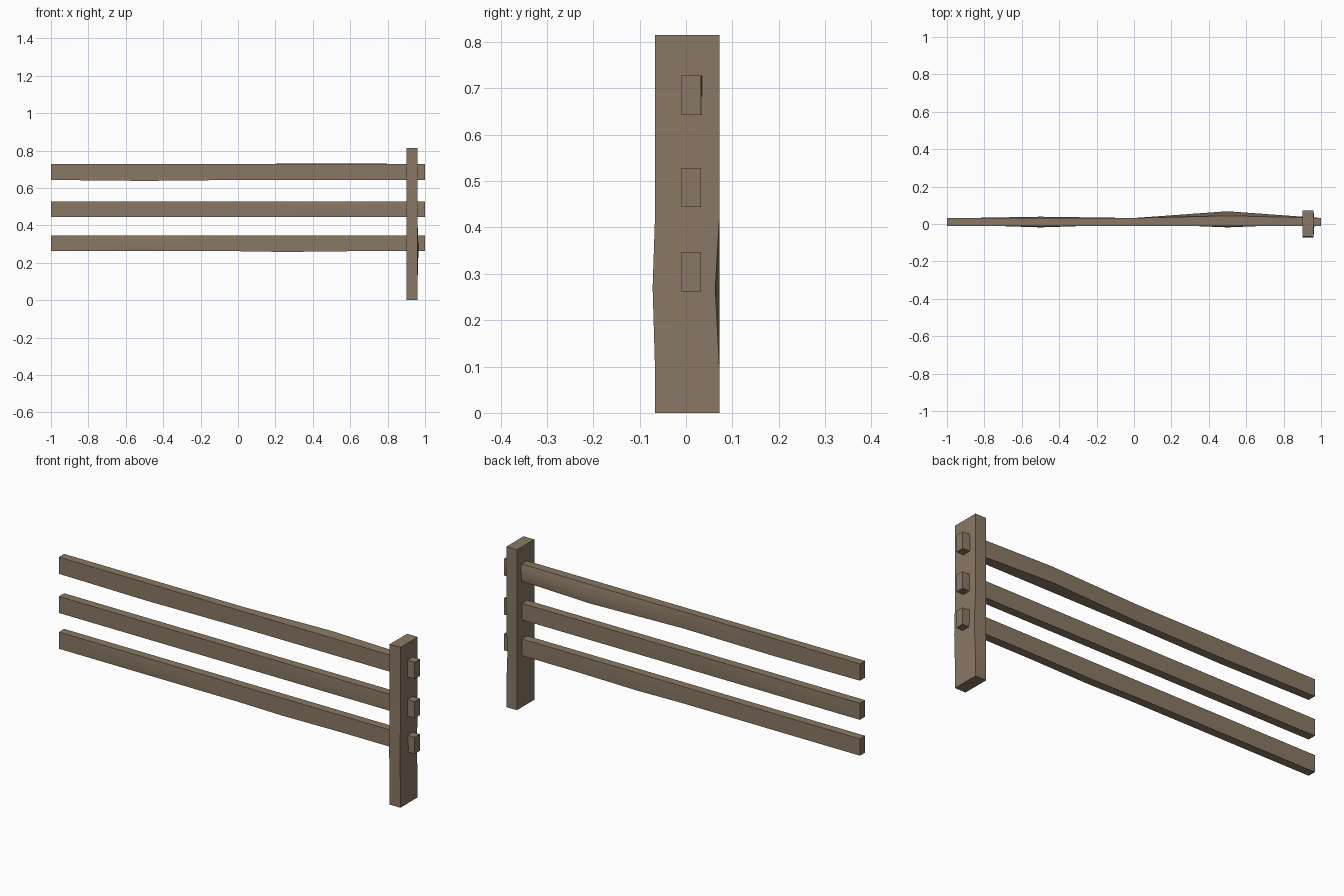
import bpy, bmesh
from mathutils import Vector

if "Cube" in bpy.data.objects:
    bpy.data.objects.remove(bpy.data.objects["Cube"])

wood = bpy.data.materials.new("weathered_brown_wood")
wood.diffuse_color = (0.255, 0.19, 0.13, 1)
wood.use_nodes = True
wood.node_tree.nodes["Principled BSDF"].inputs["Base Color"].default_value = wood.diffuse_color


def beam(name, lo, hi, cuts, bumps):
    """Box from lo to hi, sliced at the cuts (axis, position); each bump
    (point, offset) pushes the nearest vertex to give a rough-hewn surface."""
    lo, hi = Vector(lo), Vector(hi)
    bm = bmesh.new()
    bmesh.ops.create_cube(bm, size=1)
    for v in bm.verts:
        v.co = Vector([(lo[i] + hi[i]) / 2 + v.co[i] * (hi[i] - lo[i]) for i in range(3)])
    for axis, pos in cuts:
        no = Vector((0, 0, 0))
        no[axis] = 1
        bmesh.ops.bisect_plane(bm, geom=bm.verts[:] + bm.edges[:] + bm.faces[:],
                               plane_co=no * pos, plane_no=no)
    targets = [(min(bm.verts, key=lambda v: (v.co - Vector(p)).length), Vector(o))
               for p, o in bumps]
    for v, o in targets:
        v.co += o
    bmesh.ops.recalc_face_normals(bm, faces=bm.faces[:])
    mesh = bpy.data.meshes.new(name)
    bm.to_mesh(mesh)
    bm.free()
    mesh.materials.append(wood)
    ob = bpy.data.objects.new(name, mesh)
    bpy.context.collection.objects.link(ob)
    bpy.context.view_layer.objects.active = ob
    ob.select_set(True)
    bpy.ops.object.shade_smooth_by_angle(angle=0.52)
    ob.select_set(False)


F, B = -0.01, 0.032  # front and back faces of the rails


def rail(name, z0, z1, stations, bumps):
    zm = (z0 + z1) / 2
    cuts = [(0, x) for x in stations] + [(2, zm)]
    level = {"low": z0, "mid": zm, "high": z1}
    beam(name, (-1, F, z0), (1, B, z1), cuts,
         [((x, y, level[k]), (0, dy, dz)) for x, y, k, dy, dz in bumps])


# Rails: x, side, level, then outward and vertical push
rail("top_rail", 0.643, 0.728, (-0.5, 0, 0.5), [
    (0.5, B, "low", 0.024, 0.0), (0.5, B, "mid", 0.036, 0.0),
    (0.5, B, "high", 0.012, 0.004), (-0.5, F, "low", 0, -0.005),
    (-0.5, B, "low", 0, -0.004)])
rail("middle_rail", 0.444, 0.528, (-0.9, -0.5, 0, 0.3, 0.5, 0.7), [
    (0.5, F, "mid", -0.008, 0), (-0.5, B, "mid", 0.007, 0)])
rail("bottom_rail", 0.262, 0.347, (-0.75, -0.5, -0.25, 0, 0.25, 0.6), [
    (-0.5, F, "mid", -0.008, 0), (0.25, B, "mid", 0.005, 0),
    (0.25, F, "low", 0, -0.004), (0.25, B, "low", 0, -0.004)])

# Post, slightly swollen on its lower half
beam("post", (0.9, -0.067, 0), (0.96, 0.072, 0.815),
     [(2, 0.1), (2, 0.27), (2, 0.42), (1, 0.0025)],
     [((0.96, 0.0025, 0.27), (0.005, 0, 0)),
      ((0.9, -0.067, 0.27), (0, -0.005, 0)),
      ((0.96, -0.067, 0.27), (0, -0.005, 0)),
      ((0.96, 0.072, 0.27), (0, -0.009, 0))])
